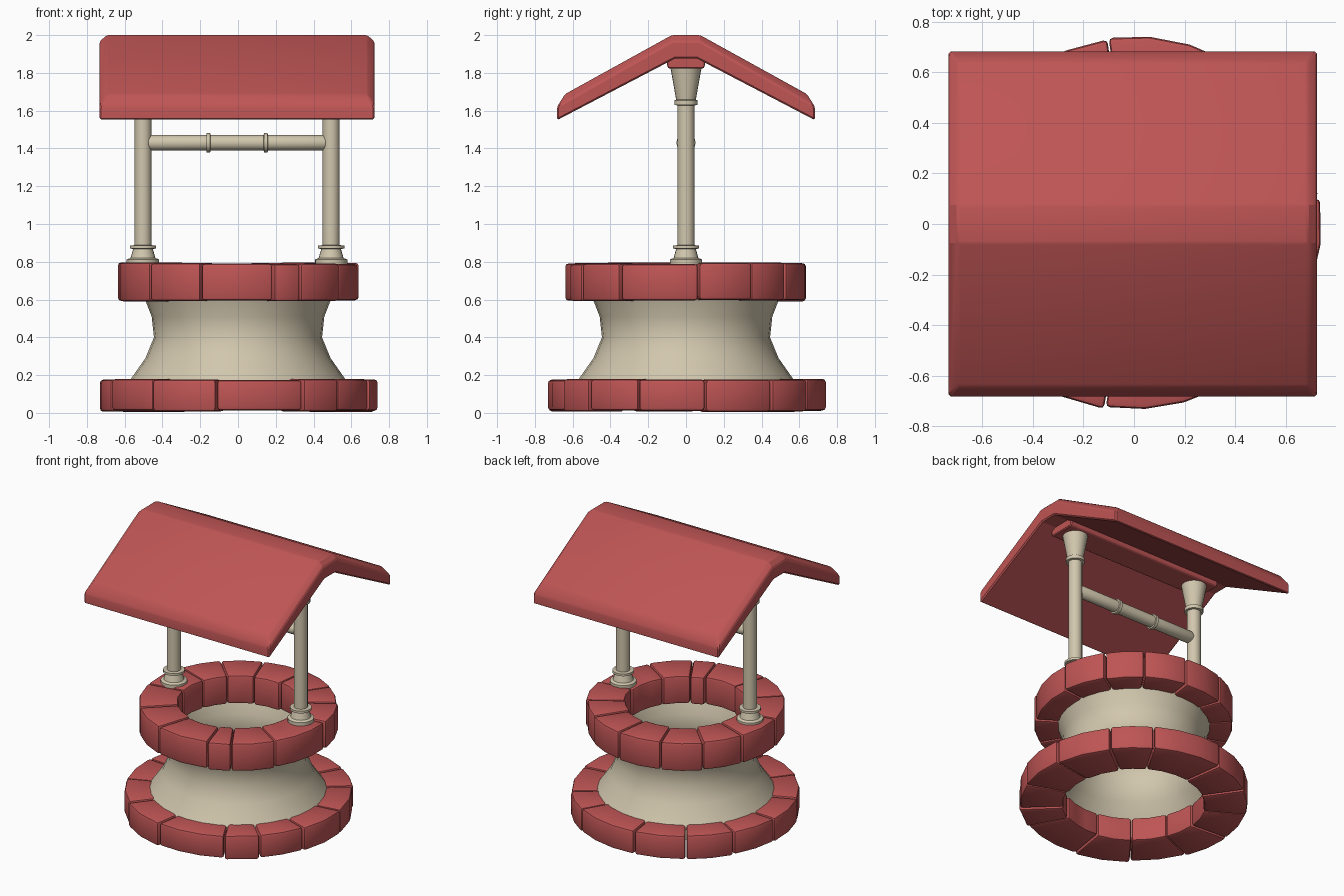
import bpy, bmesh, math, random
from math import sin, cos, radians

if "Cube" in bpy.data.objects:
    bpy.data.objects.remove(bpy.data.objects["Cube"])

random.seed(4)

def material(name, rgb):
    m = bpy.data.materials.new(name)
    m.diffuse_color = (*rgb, 1)
    m.use_nodes = True
    m.node_tree.nodes["Principled BSDF"].inputs["Base Color"].default_value = m.diffuse_color
    return m

RED = material("red_stone", (0.52, 0.09, 0.09))
BEIGE = material("beige_stone", (0.64, 0.57, 0.42))

def finish(bm, name, mat, bevel=0.0, segments=1, smooth=30):
    """Bevel hard edges, make the object and shade it."""
    bmesh.ops.recalc_face_normals(bm, faces=bm.faces)
    if bevel:
        hard = [e for e in bm.edges if e.calc_face_angle(0) > radians(28)]
        bmesh.ops.bevel(bm, geom=hard, offset=bevel, segments=segments,
                        profile=0.5, affect='EDGES', clamp_overlap=True)
    me = bpy.data.meshes.new(name)
    bm.to_mesh(me)
    bm.free()
    ob = bpy.data.objects.new(name, me)
    bpy.context.collection.objects.link(ob)
    me.materials.append(mat)
    bpy.ops.object.select_all(action='DESELECT')
    ob.select_set(True)
    bpy.context.view_layer.objects.active = ob
    bpy.ops.object.shade_smooth_by_angle(angle=radians(smooth))
    return ob

def skin(bm, rings, closed=False):
    """Bridge equal rings of vertices; cap the ends unless closed."""
    n = len(rings[0])
    pairs = list(zip(rings, rings[1:]))
    if closed:
        pairs.append((rings[-1], rings[0]))
    for a, b in pairs:
        for i in range(n):
            j = (i + 1) % n
            bm.faces.new((a[i], a[j], b[j], b[i]))
    if not closed:
        bm.faces.new(rings[0])
        bm.faces.new(rings[-1])

def lathe(name, profile, sides, mat, closed=False, place=(0, 0, 0), along_x=False):
    bm = bmesh.new()
    rings = []
    for r, h in profile:
        ring = []
        for i in range(sides):
            a = 2 * math.pi * i / sides
            u, v = r * cos(a), r * sin(a)
            p = (h, u, v) if along_x else (u, v, h)
            ring.append(bm.verts.new([c + d for c, d in zip(p, place)]))
        rings.append(ring)
    skin(bm, rings, closed)
    return finish(bm, name, mat)

def stone_ring(name, joints, r_in, r_out, z0, z1):
    """Ring of separate stones between irregular joint angles (from the front, in degrees)."""
    bm = bmesh.new()
    for a0, a1 in zip(joints, joints[1:] + [joints[0] + 360]):
        steps = max(1, round((a1 - a0) / 14))
        ro = r_out + random.uniform(-0.008, 0.006)
        ri = r_in + random.uniform(-0.008, 0.008)
        top = z1 + random.uniform(-0.006, 0.003)
        bot = z0 + random.uniform(-0.003, 0.006)
        section = [(ri, bot), (ro, bot), (ro, top), (ri, top)]
        rings = []
        for k in range(steps + 1):
            a = radians(a0 + 0.25 + (a1 - a0 - 0.5) * k / steps)
            rings.append([bm.verts.new((r * sin(a), -r * cos(a), z)) for r, z in section])
        skin(bm, rings)
    finish(bm, name, RED, 0.017, 2)

# Stone rings
stone_ring("base_stones", [-94, -67, -38, -9, 28, 46, 70, 98, 128, 150, 188, 215, 240],
           0.455, 0.738, 0.008, 0.178)
stone_ring("rim_stones", [-80, -47, -18, 17, 31, 57, 96, 123, 146, 172, 200, 225, 250],
           0.39, 0.642, 0.592, 0.794)

# Waisted hollow wall
outer = [(0.62, 0.10), (0.56, 0.19), (0.49, 0.29), (0.445, 0.40), (0.457, 0.51), (0.50, 0.62)]
inner = [(r - 0.045, z) for r, z in reversed(outer)]
lathe("well_wall", outer + inner, 32, BEIGE, closed=True)

# Posts with turned feet and flared capitals
post = [(0.086, 0.785), (0.086, 0.812), (0.066, 0.82), (0.052, 0.868), (0.070, 0.87),
        (0.070, 0.886), (0.045, 0.888), (0.045, 1.628), (0.061, 1.63), (0.061, 1.655),
        (0.052, 1.658), (0.082, 1.825), (0.075, 1.84)]
for side, x in (("left", -0.503), ("right", 0.493)):
    lathe(side + "_post", post, 20, BEIGE, place=(x, 0, 0))

# Crossbar with two collars
half = [(0.02, 0.50), (0.041, 0.455), (0.041, 0.163), (0.051, 0.162), (0.051, 0.142), (0.041, 0.141)]
bar = [(r, -h) for r, h in half] + half[::-1]
lathe("crossbar", bar, 16, BEIGE, place=(-0.005, 0, 1.43), along_x=True)

# Roof: three stacked layers (half length, eave y, eave z, ridge y, ridge z)
bm = bmesh.new()
layers = []
for hx, ey, ez, ry, rz in ((0.728, 0.682, 1.55, 0.06, 1.875), (0.728, 0.682, 1.622, 0.075, 1.965),
                           (0.690, 0.640, 1.688, 0.075, 2.0)):
    prof = [(-ey, ez), (-ry, rz), (ry, rz), (ey, ez)]
    layers.append([[bm.verts.new((s * hx - 0.005, y, z)) for y, z in prof] for s in (-1, 1)])
for left, right in (layers[0], layers[2]):
    for i in range(3):
        bm.faces.new((left[i], left[i + 1], right[i + 1], right[i]))
loops = [l[0] + l[1][::-1] for l in layers]
for a, b in zip(loops, loops[1:]):
    for i in range(8):
        j = (i + 1) % 8
        bm.faces.new((a[i], a[j], b[j], b[i]))
finish(bm, "roof", RED, 0.008, 1, 20)

# Ridge beam under the roof
bm = bmesh.new()
beam = [(-0.09, 1.822), (0.09, 1.822), (0.10, 1.835), (0.10, 1.86), (0.06, 1.885), (-0.06, 1.885),
        (-0.10, 1.86), (-0.10, 1.835)]
skin(bm, [[bm.verts.new((x, y, z)) for y, z in beam] for x in (-0.62, 0.61)])
finish(bm, "ridge_beam", RED, 0.006, 1, 20)
